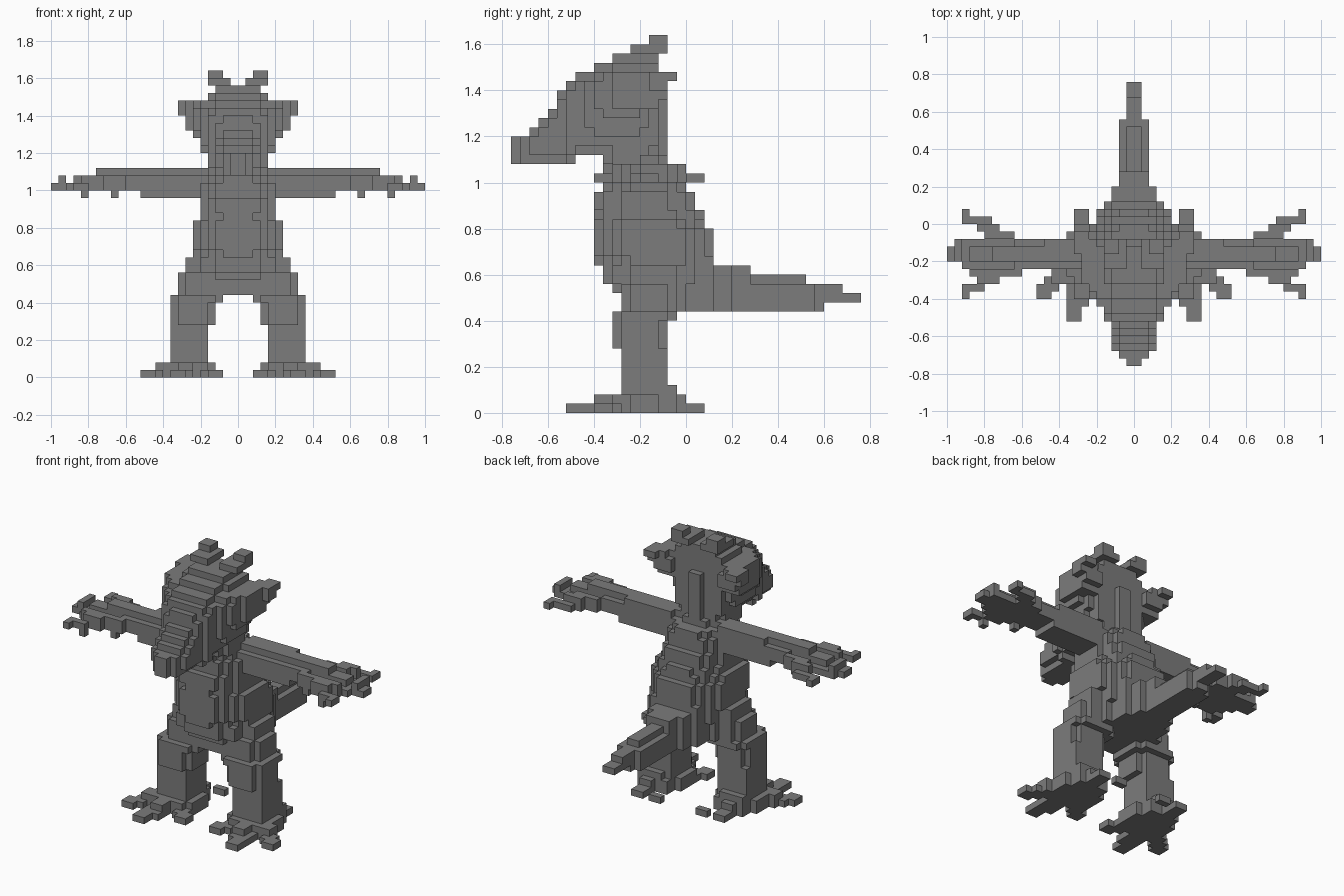
import bpy
import bmesh
from mathutils import Vector

UNIT = 0.04          # edge length of one block
AXES = {"x": 0, "y": 1, "z": 2}
taken = {}           # block cell -> part name

cube = bpy.data.objects.get("Cube")
if cube:
    bpy.data.objects.remove(cube, do_unlink=True)

grey = bpy.data.materials.new("mid_grey")
grey.use_nodes = True
tone = (0.2, 0.2, 0.2, 1.0)
grey.diffuse_color = tone
grey.node_tree.nodes["Principled BSDF"].inputs["Base Color"].default_value = tone


def cells_of(bounds, axis, power):
    """Cells inside a box whose section across the axis is a superellipse."""
    lows, highs = bounds[0::2], bounds[1::2]
    across = [a for a in range(len(lows)) if a != AXES.get(axis)]
    for i in range(lows[0], highs[0]):
        for j in range(lows[1], highs[1]):
            for k in range(lows[2], highs[2]):
                cell = (i, j, k)
                total = 0
                for a in across:
                    middle = (lows[a] + highs[a]) / 2
                    radius = (highs[a] - lows[a]) / 2
                    total += abs((cell[a] + 0.5 - middle) / radius) ** power
                if axis is None or total <= 1:
                    yield cell


def add_part(name, rows, axis=None, power=3):
    for row in rows:
        for cell in cells_of(row, axis, power):
            taken.setdefault(cell, name)


def add_pair(name, rows, axis=None, power=3):
    for row in rows:
        for i, j, k in cells_of(row, axis, power):
            taken.setdefault((i, j, k), "left_" + name)
            taken.setdefault((-1 - i, j, k), "right_" + name)


def centred(rows):
    """Turn (half width, y0, y1, z0, z1) rows into full bounds."""
    return [(-w, w, *rest) for w, *rest in rows]


# torso, stacked in level layers
add_part("torso", centred([
    (6, -7, 1, 11, 13), (6, -8, 1, 13, 14), (6, -9, 2, 14, 16),
    (6, -9, 3, 16, 17), (6, -10, 3, 17, 20), (6, -10, 2, 20, 21),
    (5, -10, 2, 21, 22), (5, -10, 1, 22, 24), (5, -9, 0, 24, 26),
    (4, -9, 0, 26, 27), (4, -9, -2, 27, 28)]), "z", 2.4)
add_part("belly_plate", centred([(2, -10, -9, 16, 23)]))

# neck
add_part("neck", centred([(4, -9, -3, 27, 31)]), "z", 3)
add_part("nape_plate", centred([(1, -3, -2, 28, 35)]))

# head and beak, stacked from the tip back
add_part("beak", centred([
    (1, -19, -18, 27, 30), (2, -18, -17, 27, 30), (3, -17, -16, 27, 31),
    (3, -16, -15, 27, 32), (3, -15, -14, 27, 33), (3, -14, -13, 27, 35),
    (4, -13, -12, 27, 36)]), "y", 3)
add_part("head", centred([
    (4, -12, -10, 28, 37), (4, -10, -8, 28, 38), (4, -8, -6, 28, 39),
    (4, -6, -3, 28, 39)]), "y", 4)
add_part("cheeks", centred([
    (5, -11, -4, 30, 37), (6, -10, -4, 32, 37), (7, -8, -3, 33, 37)]), "x", 3)

# frill spikes and horns
add_pair("frill", [(4, 6, -6, -2, 34, 36), (5, 7, -5, -2, 34, 37),
                   (6, 8, -4, -2, 35, 37), (6, 8, -3, -1, 36, 37)])
add_pair("horn", [(1, 4, -6, -2, 39, 40), (2, 4, -4, -2, 40, 41)])

# tail
add_part("tail", centred([
    (4, 0, 3, 11, 17), (3, 2, 5, 11, 16), (2, 3, 7, 11, 16),
    (2, 7, 13, 11, 14), (1, 7, 13, 14, 15), (2, 13, 14, 11, 14),
    (1, 14, 15, 11, 14), (1, 15, 17, 12, 14), (1, 17, 19, 12, 13)]))

# arms and hands
add_pair("arm", [(4, 16, -6, -2, 25, 27), (4, 13, -6, -2, 24, 25),
                 (4, 12, -4, -2, 27, 28), (4, 19, -5, -3, 27, 28)])
add_pair("palm", [(16, 23, -6, -2, 25, 26), (16, 22, -5, -3, 26, 27),
                  (23, 24, -5, -2, 25, 27), (23, 25, -5, -3, 25, 26)])
add_pair("back_finger", [(16, 20, -2, -1, 25, 27), (18, 21, -1, 0, 25, 27),
                         (19, 23, 0, 1, 25, 26), (22, 23, 1, 2, 25, 26)])
add_pair("front_finger", [(15, 22, -7, -6, 25, 27), (18, 21, -8, -7, 25, 27),
                          (20, 23, -9, -8, 25, 26), (22, 23, -10, -9, 25, 26),
                          (20, 21, -9, -8, 24, 25), (16, 17, -7, -6, 24, 25)])

# legs, from ankle to thigh
add_pair("leg", [
    (4, 9, -7, -2, 1, 7), (3, 9, -8, -2, 7, 10), (2, 9, -8, -1, 10, 11),
    (2, 8, -7, -1, 11, 14), (2, 7, -6, -1, 14, 16),
    (2, 6, -5, -1, 16, 21)], "z", 3.5)

# feet with splayed toes
add_pair("foot", [(4, 9, -8, -1, 0, 2), (3, 10, -7, -3, 0, 2),
                  (5, 9, -7, -1, 2, 3), (6, 8, -10, -8, 1, 2)])
add_pair("front_toe", [(6, 9, -11, -8, 0, 1), (7, 9, -13, -11, 0, 1)])
add_pair("outer_toe", [(9, 11, -8, -6, 0, 2), (10, 12, -9, -7, 0, 1),
                       (11, 13, -10, -8, 0, 1)])
add_pair("inner_toe", [(3, 5, -9, -7, 0, 1), (2, 4, -10, -8, 0, 1)])
add_pair("rear_toe", [(6, 8, -1, 2, 0, 1), (6, 8, -1, 0, 1, 2)])
add_pair("rear_inner_toe", [(3, 5, 1, 2, 0, 1)])


def build(name):
    """Make one object from the open sides of the blocks in a part."""
    bm = bmesh.new()
    for cell in [c for c, part in taken.items() if part == name]:
        for a in range(3):
            for side in (0, 1):
                beside = list(cell)
                beside[a] += 2 * side - 1
                if tuple(beside) in taken:
                    continue
                start = Vector(cell)
                start[a] += side
                u, v = Vector(), Vector()
                u[(a + 1) % 3] = v[(a + 2) % 3] = 1
                ring = [start, start + u, start + u + v, start + v]
                if not side:
                    ring.reverse()
                bm.faces.new([bm.verts.new(p * UNIT) for p in ring])
    bmesh.ops.remove_doubles(bm, verts=bm.verts[:], dist=UNIT / 10)
    bmesh.ops.dissolve_limit(bm, angle_limit=0.01, verts=bm.verts[:],
                             edges=bm.edges[:])
    mesh = bpy.data.meshes.new(name)
    bm.to_mesh(mesh)
    bm.free()
    mesh.materials.append(grey)
    bpy.context.collection.objects.link(bpy.data.objects.new(name, mesh))


for part_name in sorted(set(taken.values())):
    build(part_name)
